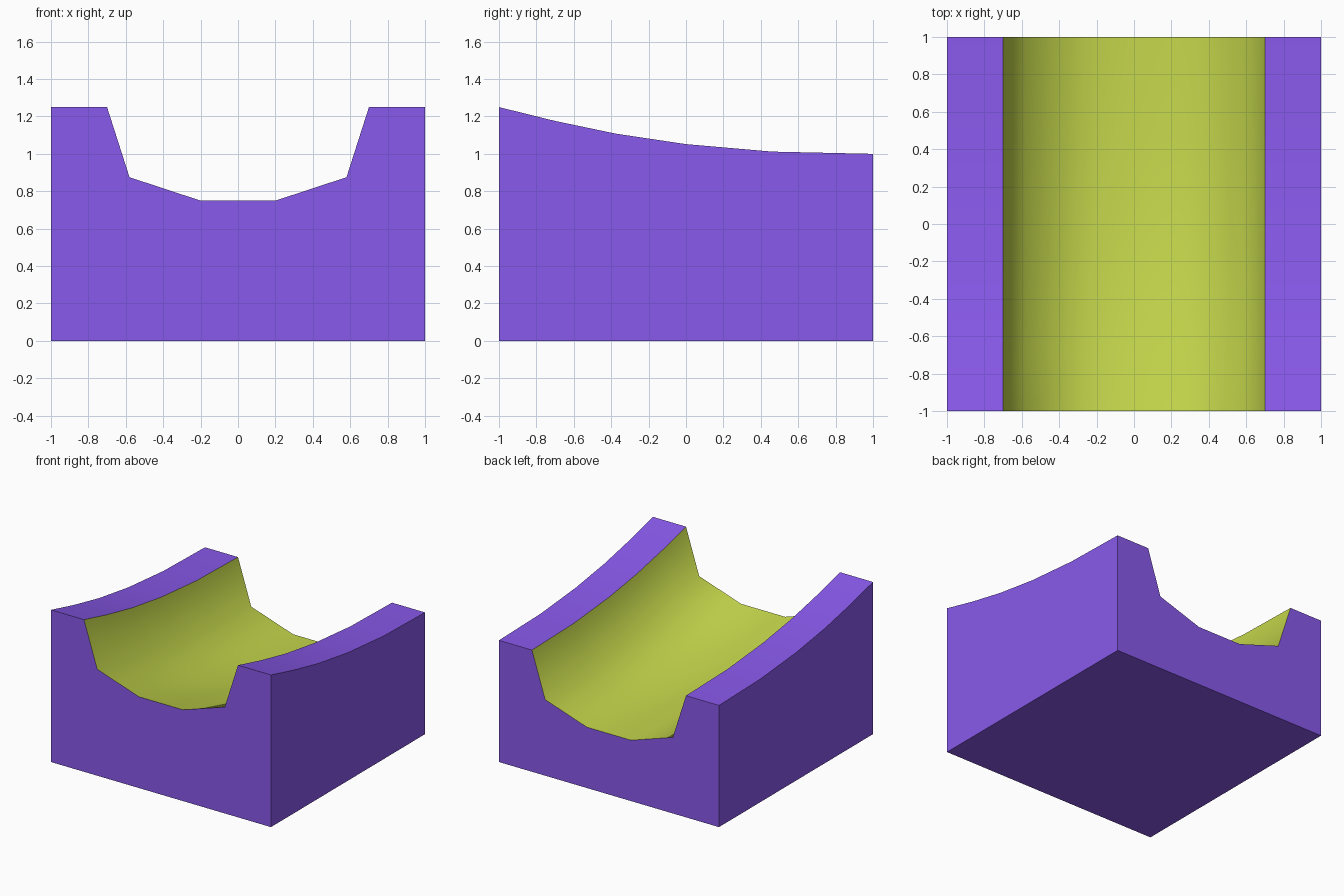
import bpy, bmesh, math

if "Cube" in bpy.data.objects:
    bpy.data.objects.remove(bpy.data.objects["Cube"])


def material(name, colour):
    m = bpy.data.materials.new(name)
    m.diffuse_color = (*colour, 1)
    m.use_nodes = True
    m.node_tree.nodes["Principled BSDF"].inputs["Base Color"].default_value = m.diffuse_color
    return m


# half-pipe cross-section (x, drop below the rim) and rim curve along y (y, z)
half = [(-1, 0), (-0.7, 0), (-0.58, -0.375), (-0.2, -0.5)]
profile = half + [(-x, d) for x, d in reversed(half)]
rim = [(-1, 1.25), (-0.7, 1.176), (-0.375, 1.108), (0, 1.052), (0.46, 1.012), (1, 1)]

bm = bmesh.new()
rows, base = [], []
for y, z in rim:
    rows.append([bm.verts.new((x, y, z + d)) for x, d in profile])
    if abs(y) == 1:
        base.append([bm.verts.new((x, y, 0)) for x in (-1, 1)])

# top surface: rims at either edge, channel between them
for a, b in zip(rows, rows[1:]):
    for i in range(len(profile) - 1):
        f = bm.faces.new((a[i], a[i + 1], b[i + 1], b[i]))
        f.material_index = 1 if 0 < i < len(profile) - 2 else 0

# end walls, side walls and underside
front, back = base
bm.faces.new(rows[0][::-1] + front)
bm.faces.new(rows[-1] + back[::-1])
bm.faces.new([r[0] for r in rows] + [back[0], front[0]])
bm.faces.new([r[-1] for r in reversed(rows)] + [front[1], back[1]])
bm.faces.new((front[0], back[0], back[1], front[1]))
bmesh.ops.recalc_face_normals(bm, faces=bm.faces)

mesh = bpy.data.meshes.new("channel_block")
bm.to_mesh(mesh)
bm.free()
mesh.materials.append(material("purple_body", (0.25, 0.1, 0.83)))
mesh.materials.append(material("lime_channel", (0.55, 0.67, 0.07)))
obj = bpy.data.objects.new("channel_block", mesh)
bpy.context.collection.objects.link(obj)

# smooth channel, crisp block edges
bpy.context.view_layer.objects.active = obj
obj.select_set(True)
bpy.ops.object.shade_smooth_by_angle(angle=math.radians(62))
